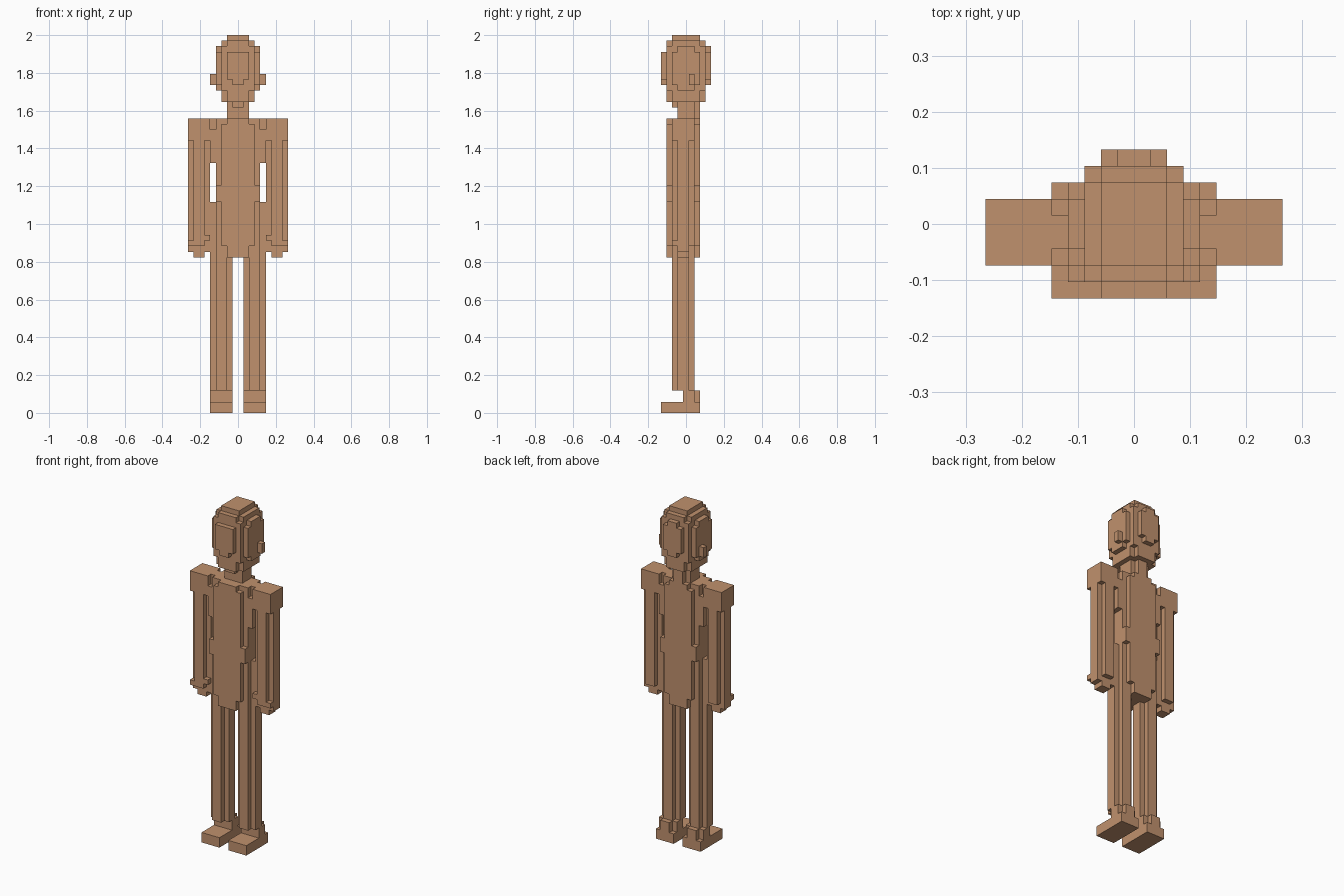
import bpy
import bmesh
from mathutils import Matrix, Vector

if "Cube" in bpy.data.objects:
    bpy.data.objects.remove(bpy.data.objects["Cube"], do_unlink=True)

U = 2 / 68  # one block of the stepped grid

skin = bpy.data.materials.new("clay_tan")
skin.use_nodes = True
COLOR = (0.53, 0.285, 0.155, 1)
skin.diffuse_color = COLOR
skin.node_tree.nodes["Principled BSDF"].inputs["Base Color"].default_value = COLOR


def part(name, boxes, mirror=False):
    """Build one object from (x0, x1, y0, y1, z0, z1) boxes in grid blocks."""
    bm = bmesh.new()
    for x0, x1, y0, y1, z0, z1 in boxes:
        centre = Vector((x0 + x1, y0 + y1, z0 + z1)) * U / 2
        size = Matrix.Diagonal(((x1 - x0) * U, (y1 - y0) * U, (z1 - z0) * U, 1))
        bmesh.ops.create_cube(bm, size=1, matrix=Matrix.Translation(centre) @ size)
    me = bpy.data.meshes.new(name)
    bm.to_mesh(me)
    bm.free()
    me.materials.append(skin)
    ob = bpy.data.objects.new(name, me)
    bpy.context.collection.objects.link(ob)
    if mirror:
        ob.modifiers.new("Mirror", 'MIRROR').use_clip = False
    return ob


def column(x0, x1, y0, y1, z0, z1):
    """Limb with its four vertical corners stepped in by one block."""
    return [(x0 + 1, x1 - 1, y0, y1, z0, z1), (x0, x1, y0 + 1, y1 - 1, z0, z1),]


# Rounded head: nested boxes stepping in towards the crown and jaw
part("head", [
    (-2, 2, -2.5, 2.5, 56, 68),
    (-3, 3, -2.5, 2.5, 56, 67),
    (-2, 2, -3.5, 3.5, 56, 67),
    (-3, 3, -3.5, 3.5, 58, 66),
    (-4, 4, -1.5, 1.5, 58, 66),
    (-4, 4, -2.5, 2.5, 59, 65),
])
part("face", [(-2, 2, -4.5, -3.5, 60, 65), (-1, 1, -4.5, -3.5, 59, 60)])
part("back_of_head", [(-1, 1, 3.5, 4.5, 59, 66), (-2, 2, 3.5, 4.5, 60, 65)])
part("ears", [(4, 5, 0.5, 1.5, 59, 61)], mirror=True)
part("neck", [(-2, 2, -1.5, 1.5, 53, 56), (-1, 1, 1.5, 2.5, 53, 56),
              (-1, 1, -2.5, -1.5, 55, 56)])

# Torso: core with raised front and back panels
part("torso", [(-4, 4, -2.5, 1.5, 28, 53)])
for name, y in (("front_panel", -3.5), ("back_panel", 1.5)):
    part(name, [(-2, 2, y, y + 1, 28, 53), (-3, 3, y, y + 1, 30, 52)])
    part(name + "_waist_blocks", [(3, 4, y, y + 1, 38, 41)], mirror=True)

# Chest and hips reach out to the arms, leaving an opening at the waist
part("chest_sides", [(4, 5, -1.5, 0.5, 45, 53), (4, 5, -2.5, 1.5, 45, 51)], mirror=True)
part("hip_sides", [(4, 5, -1.5, 0.5, 28, 38)], mirror=True)

# Limbs
part("shoulders", [(5, 9, -2.5, 1.5, 49, 53)], mirror=True)
part("arms", column(5, 9, -2.5, 1.5, 30, 49), mirror=True)
part("hands", [(5, 9, -1.5, 0.5, 29, 30), (6, 8, -1.5, 0.5, 28, 29),
               (8, 9, -2.5, -1.5, 30, 31), (5, 6, -2.5, -1.5, 31, 32)], mirror=True)
part("legs", column(1, 5, -2.5, 1.5, 4, 28), mirror=True)
part("ankles", [(1, 5, -0.5, 1.5, 2, 4), (2, 4, 1.5, 2.5, 2, 4)], mirror=True)
part("feet", [(1, 5, -4.5, 2.5, 0, 2)], mirror=True)
